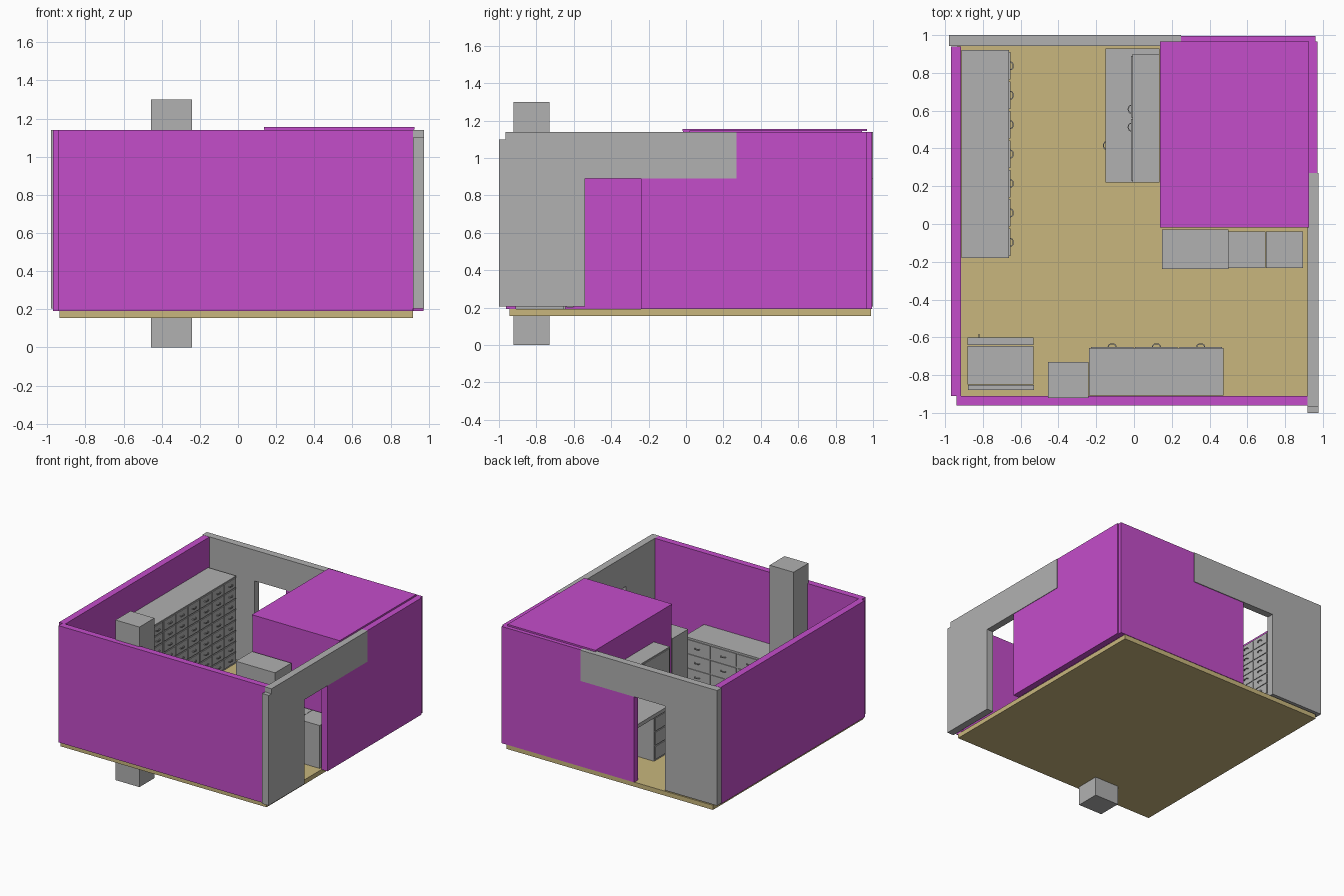
import bpy, bmesh, math
from mathutils import Vector

if "Cube" in bpy.data.objects:
    bpy.data.objects.remove(bpy.data.objects["Cube"])


def material(name, rgb):
    m = bpy.data.materials.new(name)
    m.diffuse_color = (*rgb, 1)
    m.use_nodes = True
    m.node_tree.nodes["Principled BSDF"].inputs["Base Color"].default_value = m.diffuse_color
    return m


GREY = material("grey", (0.44, 0.44, 0.44))
MAGENTA = material("magenta", (0.55, 0.075, 0.59))
TAN = material("tan", (0.58, 0.47, 0.205))


def add_box(bm, x0, x1, y0, y1, z0, z1):
    v = [bm.verts.new((x, y, z)) for x in (x0, x1) for y in (y0, y1) for z in (z0, z1)]
    for f in ((0, 1, 3, 2), (4, 6, 7, 5), (0, 4, 5, 1), (2, 3, 7, 6), (0, 2, 6, 4), (1, 5, 7, 3)):
        bm.faces.new([v[i] for i in f])


def add_handle(bm, centre, along, out, r=0.021, depth=0.016, t=0.003):
    # arched pull: square tube swept along half an ellipse
    c, a, o = Vector(centre), Vector(along), Vector(out)
    up = a.cross(o)
    rings = []
    for i in range(7):
        th = math.pi * i / 6
        n = a * math.cos(th) + o * math.sin(th)
        p = c + a * r * math.cos(th) + o * depth * math.sin(th)
        rings.append([bm.verts.new(p + n * t * s + up * t * q)
                      for s, q in ((1, 1), (-1, 1), (-1, -1), (1, -1))])
    for r0, r1 in zip(rings, rings[1:]):
        for k in range(4):
            bm.faces.new((r0[k], r0[k - 1], r1[k - 1], r1[k]))
    bm.faces.new(rings[0])
    bm.faces.new(rings[-1])


def finish(bm, name, mat):
    bmesh.ops.recalc_face_normals(bm, faces=bm.faces)
    me = bpy.data.meshes.new(name)
    bm.to_mesh(me)
    bm.free()
    me.materials.append(mat)
    ob = bpy.data.objects.new(name, me)
    bpy.context.collection.objects.link(ob)
    return ob


def boxes(name, mat, *dims):
    bm = bmesh.new()
    for d in dims:
        add_box(bm, *d)
    return finish(bm, name, mat)


def fronts(name, axis, face, out, a0, a1, z0, z1, cols, rows, shift=0.0):
    # grid of drawer or door plates with pulls on a face of constant x or y
    bm = bmesh.new()
    w, h, g, t = (a1 - a0) / cols, (z1 - z0) / rows, 0.005, 0.006
    f0, f1 = sorted((face, face + out * t))
    for i in range(cols):
        for j in range(rows):
            p0, p1 = a0 + i * w + g, a0 + (i + 1) * w - g
            q0, q1 = z0 + j * h + g, z0 + (j + 1) * h - g
            mid = (p0 + p1) / 2 + shift * (1 if i % 2 == 0 else -1)
            zc = (q0 + q1) / 2
            if axis == "x":
                add_box(bm, f0, f1, p0, p1, q0, q1)
                add_handle(bm, (face + out * t, mid, zc), (0, 1, 0), (out, 0, 0))
            else:
                add_box(bm, p0, p1, f0, f1, q0, q1)
                add_handle(bm, (mid, face + out * t, zc), (1, 0, 0), (0, out, 0))
    return finish(bm, name, GREY)


# floor and shell walls
boxes("floor", TAN, (-0.935, 0.918, -0.945, 0.99, 0.155, 0.192))
boxes("front_wall", MAGENTA, (-0.94, 0.918, -0.962, -0.91, 0.192, 1.14))
boxes("left_wall", MAGENTA, (-0.97, -0.915, -0.91, 0.94, 0.192, 1.14))
boxes("back_wall", MAGENTA,
      (-0.23, 0.25, 0.942, 0.994, 0.192, 0.89), (0.25, 0.96, 0.942, 0.994, 0.192, 1.14))
boxes("back_wall_frame", GREY,
      (-0.98, -0.51, 0.942, 1.0, 0.205, 1.14), (-0.51, 0.25, 0.942, 1.0, 0.89, 1.14))
boxes("right_wall", MAGENTA,
      (0.92, 0.972, -0.24, 0.27, 0.192, 0.89), (0.92, 0.972, 0.27, 0.965, 0.192, 1.14))
boxes("right_wall_frame", GREY,
      (0.918, 0.976, -0.965, -0.54, 0.205, 1.14), (0.918, 0.976, -0.54, 0.27, 0.89, 1.14),
      (0.918, 0.976, -1.0, -0.965, 0.205, 1.10))

# closed side room with its roof
boxes("side_room_walls", MAGENTA,
      (0.14, 0.92, -0.015, 0.02, 0.192, 1.143), (0.14, 0.175, 0.02, 0.942, 0.192, 1.143))
boxes("side_room_roof", MAGENTA, (0.137, 0.926, -0.018, 0.967, 1.143, 1.156))

# chimney
boxes("chimney", GREY, (-0.455, -0.24, -0.922, -0.73, 0.0, 1.3))

# tall drawer cabinet on the left wall
boxes("drawer_cabinet", GREY, (-0.912, -0.661, -0.18, 0.92, 0.192, 0.90))
fronts("cabinet_drawers", "x", -0.661, 1, -0.175, 0.915, 0.2, 0.895, 7, 8)

# worktop with drawers and knee space, wall cupboard above
boxes("worktop", GREY,
      (-0.15, 0.135, 0.22, 0.93, 0.55, 0.58), (-0.14, 0.135, 0.22, 0.61, 0.192, 0.55),
      (-0.14, 0.135, 0.90, 0.93, 0.192, 0.55))
fronts("worktop_drawers", "x", -0.14, -1, 0.225, 0.605, 0.2, 0.545, 1, 3)
boxes("wall_cupboard", GREY, (-0.009, 0.135, 0.22, 0.90, 0.70, 0.94))
fronts("cupboard_doors", "x", -0.009, -1, 0.225, 0.895, 0.705, 0.935, 2, 1, 0.12)

# low chest along the front wall
boxes("low_chest", GREY, (-0.238, 0.475, -0.908, -0.656, 0.192, 0.56))
fronts("chest_drawers", "y", -0.656, 1, -0.233, 0.537 - 0.067, 0.2, 0.55, 3, 3)

# refrigerator
boxes("refrigerator", GREY,
      (-0.88, -0.53, -0.88, -0.853, 0.2, 0.66), (-0.882, -0.533, -0.85, -0.645, 0.192, 0.68),
      (-0.882, -0.533, -0.64, -0.602, 0.2, 0.68))
bm = bmesh.new()
add_handle(bm, (-0.82, -0.602, 0.5), (0, 0, 1), (0, 1, 0), r=0.04)
finish(bm, "refrigerator_handle", GREY)

# wardrobe and two low units in front of the side room
boxes("wardrobe", GREY, (0.147, 0.5, -0.238, -0.03, 0.192, 0.865))
boxes("low_units", GREY,
      (0.5, 0.697, -0.232, -0.04, 0.192, 0.54), (0.7, 0.896, -0.232, -0.04, 0.192, 0.54))
